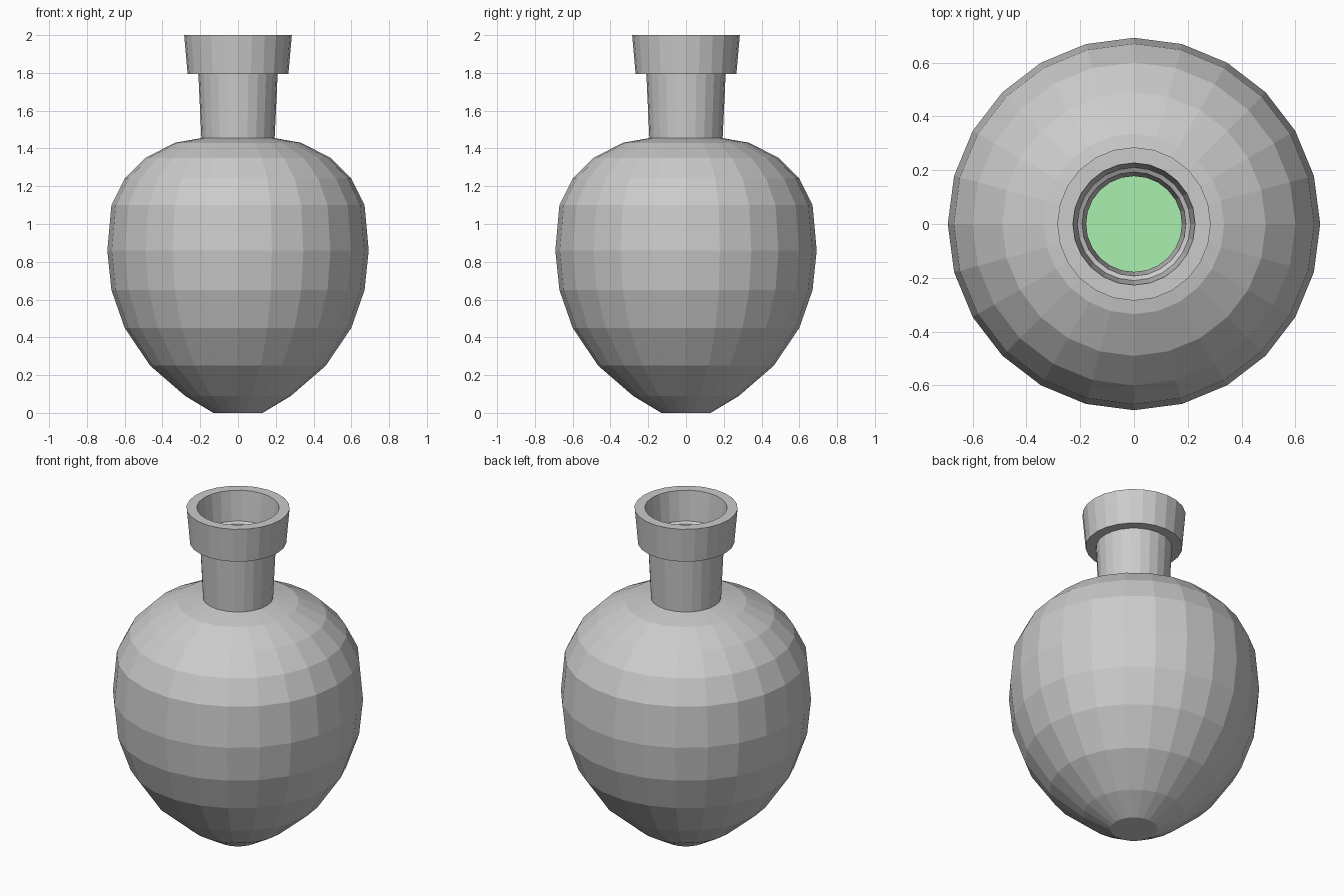
import bpy, bmesh, math

if "Cube" in bpy.data.objects:
    bpy.data.objects.remove(bpy.data.objects["Cube"])

SIDES = 24


def lathe(name, profile, closed=False):
    """Revolve (radius, z) points around z; open profiles get end caps."""
    bm = bmesh.new()
    rings = [[bm.verts.new((r * math.cos(2 * math.pi * i / SIDES),
                            r * math.sin(2 * math.pi * i / SIDES), z))
              for i in range(SIDES)] for r, z in profile]
    for a, b in zip(rings, rings[1:]):
        for i in range(SIDES):
            j = (i + 1) % SIDES
            bm.faces.new((a[i], a[j], b[j], b[i]))
    bm.faces.new(rings[0][::-1])
    bm.faces.new(rings[-1])
    bmesh.ops.recalc_face_normals(bm, faces=bm.faces)
    mesh = bpy.data.meshes.new(name)
    bm.to_mesh(mesh)
    bm.free()
    obj = bpy.data.objects.new(name, mesh)
    bpy.context.collection.objects.link(obj)
    return obj


# Bulb of the bottle, bottom to shoulder
bulb = [(0.13, 0.0), (0.28, 0.09), (0.465, 0.25), (0.60, 0.45), (0.67, 0.65),
        (0.692, 0.86), (0.67, 1.10), (0.60, 1.24), (0.49, 1.35), (0.335, 1.43)]
# Neck and flared collar, outside then back down inside
neck = [(0.194, 1.455), (0.21, 1.795), (0.267, 1.795), (0.285, 2.0)]
inner_neck = [(0.227, 2.0), (0.21, 1.82), (0.193, 1.81), (0.178, 1.435)]
# Inner wall, a thin shell inside the bulb
inner_bulb = [(r - 0.02, z + (0.02 if z < 0.5 else -0.02 if z > 1.2 else 0))
              for r, z in reversed(bulb)]
lathe("bottle", bulb + neck + inner_neck + inner_bulb)

# Liquid filling the lower bulb
liquid = [(r - 0.03, z + 0.03) for r, z in bulb[:6]] + [(0.643, 1.08)]
potion = lathe("liquid", liquid)
green = bpy.data.materials.new("green_liquid")
green.diffuse_color = (0.40, 0.87, 0.42, 1.0)
green.use_nodes = True
green.node_tree.nodes["Principled BSDF"].inputs["Base Color"].default_value = green.diffuse_color
potion.data.materials.append(green)
